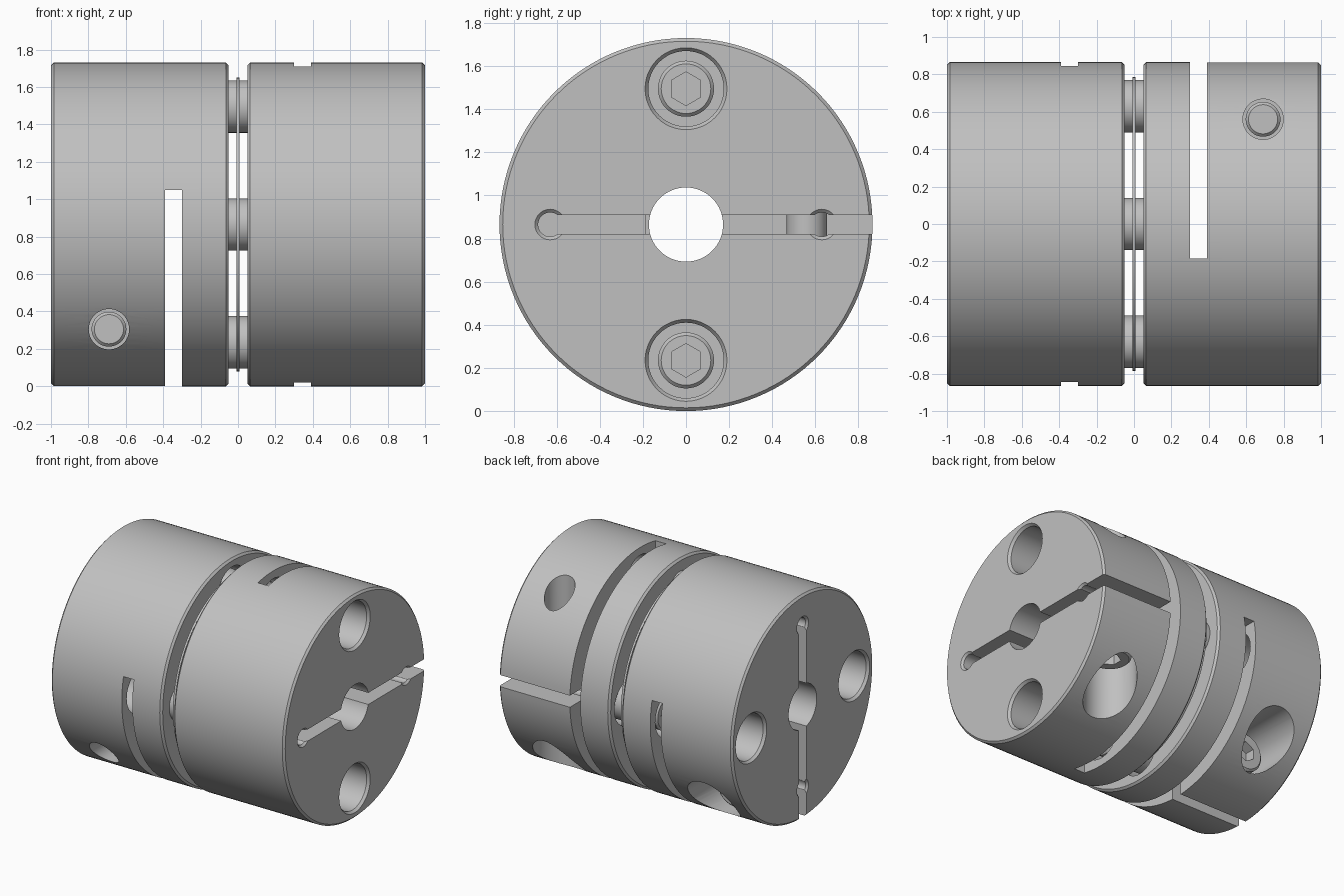
import bpy, bmesh, math
from mathutils import Vector, Matrix

if "Cube" in bpy.data.objects:
    bpy.data.objects.remove(bpy.data.objects["Cube"])

R = 0.865          # hub radius, also the height of the shaft axis
PITCH = 0.63       # bolt circle radius
CENTRE = Matrix.Translation((0, 0, R))
X, Z = Vector((1, 0, 0)), Vector((0, 0, 1))

steel = bpy.data.materials.new("satin grey metal")
steel.use_nodes = True
steel.diffuse_color = (0.53, 0.53, 0.53, 1)
steel.node_tree.nodes["Principled BSDF"].inputs["Base Color"].default_value = (0.53, 0.53, 0.53, 1)


def finish(name, bm):
    bmesh.ops.recalc_face_normals(bm, faces=bm.faces)
    mesh = bpy.data.meshes.new(name)
    bm.to_mesh(mesh)
    bm.free()
    mesh.materials.append(steel)
    obj = bpy.data.objects.new(name, mesh)
    bpy.context.collection.objects.link(obj)
    return obj


def lathe(name, profile, axis=X, at=(0, 0, 0), sides=48, ring=False):
    """Turn (radius, distance along axis) points into a solid or a closed ring."""
    bm = bmesh.new()
    turn = Z.rotation_difference(axis)
    loops = []
    for r, d in profile:
        angles = [2 * math.pi * i / sides for i in range(sides)]
        loops.append([bm.verts.new(Vector(at) + turn @ Vector((r * math.cos(a), r * math.sin(a), d)))
                      for a in angles])
    pairs = list(zip(loops, loops[1:]))
    if ring:
        pairs.append((loops[-1], loops[0]))
    else:
        bm.faces.new(loops[0])
        bm.faces.new(loops[-1])
    for a, b in pairs:
        for i in range(sides):
            j = (i + 1) % sides
            bm.faces.new((a[i], a[j], b[j], b[i]))
    return finish(name, bm)


def box(name, low, high):
    low, high = Vector(low), Vector(high)
    bm = bmesh.new()
    bmesh.ops.create_cube(bm, size=1)
    for v in bm.verts:
        v.co = (low + high) / 2 + v.co * (high - low)
    return finish(name, bm)


def cut(obj, cutters):
    bpy.context.view_layer.objects.active = obj
    for c in cutters:
        c.hide_render = True
        mod = obj.modifiers.new("cut", "BOOLEAN")
        mod.operation, mod.solver, mod.object = "DIFFERENCE", "EXACT", c
        bpy.ops.object.modifier_apply(modifier=mod.name)
        bpy.data.objects.remove(c)


def place(obj, matrix):
    obj.data.transform(matrix)
    bpy.ops.object.select_all(action="DESELECT")
    obj.select_set(True)
    bpy.context.view_layer.objects.active = obj
    bpy.ops.object.shade_smooth_by_angle(angle=math.radians(30))


def cap_screw(name, axis, at, head_r, head_h, shank_r, length):
    """Socket head screw: seat at the given point, head along the axis."""
    c = 0.015
    screw = lathe(name, [(shank_r - c, -length), (shank_r, c - length), (shank_r, 0), (head_r, 0),
                         (head_r, head_h - c), (head_r - c, head_h)], axis, at)
    cut(screw, [lathe("socket", [(0.078, head_h - 0.08), (0.078, head_h + 0.1)], axis, at, 6)])
    return screw


def build_half(side, matrix):
    # Chamfered hub body with bore
    hub = lathe(side + "_clamp_hub", [(R - 0.015, 0.05), (R, 0.065), (R, 0.985), (R - 0.015, 1)], sides=128)
    cutters = [lathe("bore", [(0.172, -0.1), (0.172, 1.1)], sides=64),
               box("cross_slit", (0.30, -0.185, -1), (0.39, 1, 1)),
               box("clamp_slit", (0.345, -PITCH, -0.045), (1.1, 1, 0.045))]
    for s in (-1, 1):
        # Relief holes along the clamping slit
        cutters.append(lathe("relief", [(0.056, 0.347), (0.056, 0.985), (0.071, 1), (0.071, 1.1)],
                             at=(0, s * PITCH, 0), sides=32))
        # Access holes and seats for the axial bolts
        cutters.append(lathe("access", [(0.09, -0.1), (0.09, 0.12), (0.175, 0.12), (0.175, 0.98),
                                        (0.19, 1), (0.19, 1.1)], at=(0, 0, s * PITCH)))
        # Recesses clearing the nuts of the opposite hub
        cutters.append(lathe("recess", [(0.175, -0.1), (0.175, 0.2)], at=(0, s * PITCH, 0)))
    # Stepped hole for the clamp screw
    clamp_at = (0.69, 0.56, 0)
    cutters.append(lathe("clamp_hole", [(0.19, -1), (0.19, -0.2), (0.108, -0.2), (0.108, 1)], Z, clamp_at))
    cut(hub, cutters)
    place(hub, matrix)

    # Clamp screw
    place(cap_screw(side + "_clamp_screw", -Z, (0.69, 0.56, -0.2), 0.15, 0.2, 0.093, 0.6), matrix)

    # Axial bolts, with spacers and nuts either side of the disc
    for s, label in ((-1, "a"), (1, "b")):
        at = (0, 0, s * PITCH)
        place(cap_screw(side + "_axial_bolt_" + label, X, (0.12, 0, s * PITCH), 0.13, 0.16, 0.08, 0.32), matrix)
        place(lathe(side + "_spacer_" + label, [(0.081, 0.008), (0.14, 0.008), (0.14, 0.05), (0.081, 0.05)],
                    at=at, ring=True), matrix)
        place(lathe(side + "_nut_" + label, [(0.081, -0.16), (0.125, -0.16), (0.14, -0.145),
                                             (0.14, -0.008), (0.081, -0.008)], at=at, ring=True), matrix)


# The second half is the first one reversed and turned a quarter
build_half("left", CENTRE)
build_half("right", CENTRE @ Matrix(((-1, 0, 0, 0), (0, 0, -1, 0), (0, -1, 0, 0), (0, 0, 0, 1))))

# Thin flexible disc between the hubs
place(lathe("flexible_disc", [(0.46, -0.008), (0.785, -0.008), (0.785, 0.008), (0.46, 0.008)],
            sides=96, ring=True), CENTRE)
